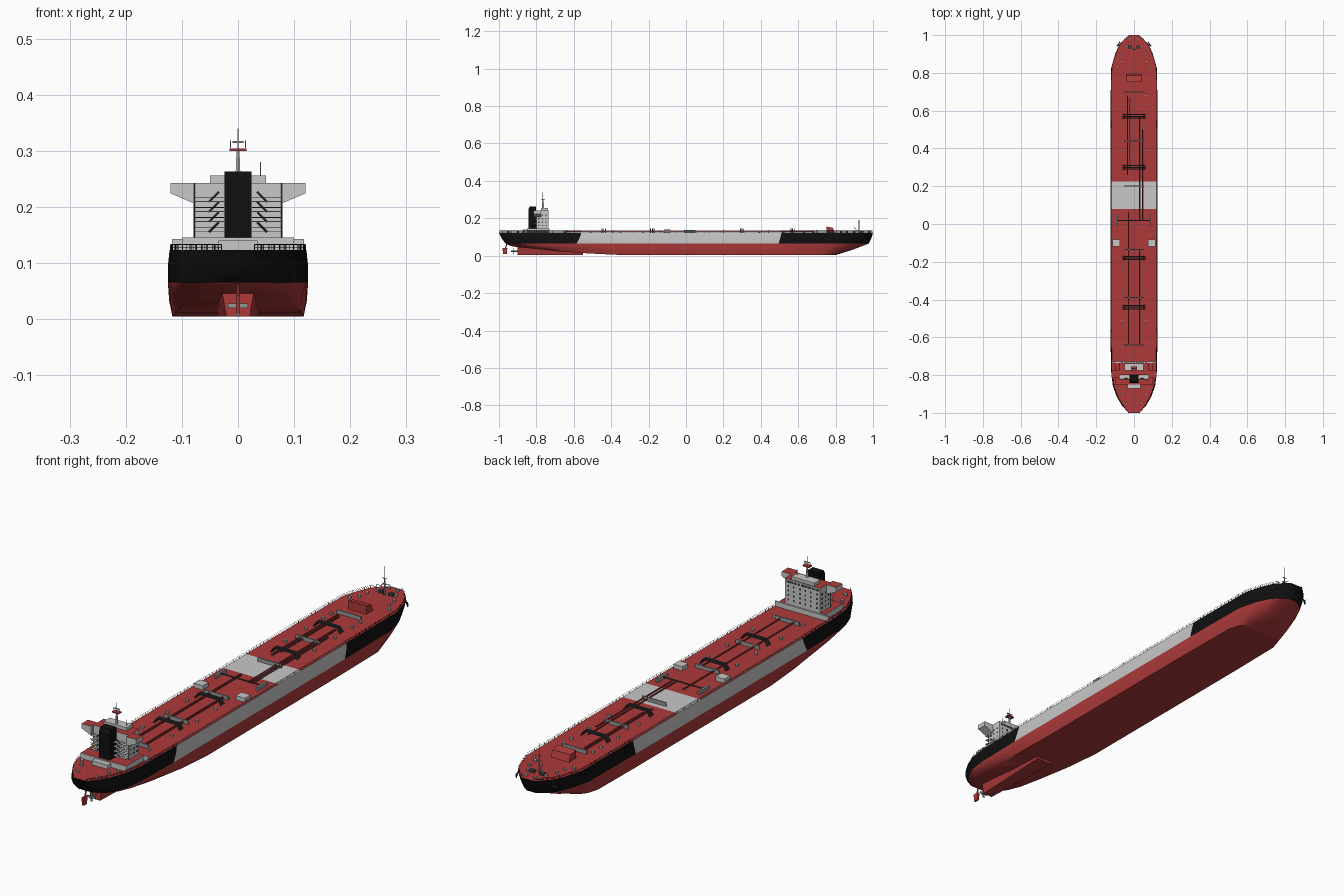
import bpy, bmesh, math
from mathutils import Vector, Matrix

if "Cube" in bpy.data.objects:
    bpy.data.objects.remove(bpy.data.objects["Cube"])

def material(name, r, g, b):
    m = bpy.data.materials.new(name)
    m.diffuse_color = (r, g, b, 1)
    m.use_nodes = True
    m.node_tree.nodes["Principled BSDF"].inputs["Base Color"].default_value = m.diffuse_color
    return m

RED = material("hull red", 0.42, 0.042, 0.042)
BLACK = material("black paint", 0.005, 0.005, 0.005)
WHITE = material("light grey paint", 0.58, 0.58, 0.58)
DARK = material("dark pipe grey", 0.05, 0.058, 0.053)
GREY = material("mid grey", 0.3, 0.32, 0.31)
DECK = 0.123

def finish(name, bm, *mats, smooth=False):
    bmesh.ops.recalc_face_normals(bm, faces=bm.faces)
    me = bpy.data.meshes.new(name)
    bm.to_mesh(me)
    bm.free()
    ob = bpy.data.objects.new(name, me)
    bpy.context.collection.objects.link(ob)
    for m in mats:
        me.materials.append(m)
    if smooth:
        bpy.context.view_layer.objects.active = ob
        ob.select_set(True)
        bpy.ops.object.shade_smooth_by_angle(angle=math.radians(35))
        ob.select_set(False)
    return ob

def add_box(bm, x0, x1, y0, y1, z0, z1):
    mat = Matrix.Translation(((x0+x1)/2, (y0+y1)/2, (z0+z1)/2)) @ Matrix.Diagonal((x1-x0, y1-y0, z1-z0, 1))
    return bmesh.ops.create_cube(bm, size=1, matrix=mat)["verts"]

def boxes(name, mat, items, red_top=False):
    bm = bmesh.new()
    for it in items:
        add_box(bm, *it)
    bm.normal_update()
    if red_top:
        for f in bm.faces:
            f.material_index = int(f.normal.z > 0.9)
    return finish(name, bm, mat, RED)

def add_bar(bm, a, b, r, n=6, r2=None):
    a, b = Vector(a), Vector(b)
    d = b - a
    mat = Matrix.Translation((a+b)/2) @ d.to_track_quat("Z", "Y").to_matrix().to_4x4()
    bmesh.ops.create_cone(bm, cap_ends=True, segments=n, radius1=r, radius2=r if r2 is None else r2, depth=d.length, matrix=mat)

def bars(name, mat, items, n=6):
    bm = bmesh.new()
    for it in items:
        add_bar(bm, it[0], it[1], it[2], n, *it[3:])
    return finish(name, bm, mat)

def prism(name, mats, outline, axis, lo, hi):
    """Extrude a 2D outline along x or y."""
    bm = bmesh.new()
    put = (lambda p, t: (t, p[0], p[1])) if axis == "x" else (lambda p, t: (p[0], t, p[1]))
    a = [bm.verts.new(put(p, lo)) for p in outline]
    b = [bm.verts.new(put(p, hi)) for p in outline]
    bm.faces.new(a)
    bm.faces.new(b)
    for i in range(len(a)):
        j = (i+1) % len(a)
        bm.faces.new((a[i], a[j], b[j], b[i]))
    bmesh.ops.recalc_face_normals(bm, faces=bm.faces)
    for f in bm.faces:
        f.material_index = int(f.normal.z > 0.9) if len(mats) > 1 else 0
    return finish(name, bm, *mats)

# Hull stations: deck y, half width; waterline y, half width; bottom y, half width, z
ST = [(-1, .03, -.965, .03, -.93, .02, .05), (-.97, .055, -.94, .07, -.90, .045, .046),
      (-.92, .085, -.90, .095, -.86, .07, .042), (-.86, .108, -.85, .113, -.80, .085, .036),
      (-.78, .118, -.78, .121, -.70, .098, .025), (-.56, .122, -.585, .125, -.52, .112, .012),
      (-.37, .122, -.37, .125, -.37, .117, .005), (.08, .122, .08, .125, .08, .117, .005),
      (.225, .122, .225, .125, .225, .117, .005), (.51, .122, .495, .125, .49, .117, .005),
      (.83, .12, .79, .122, .72, .114, .005), (.90, .10, .87, .102, .765, .10, .005),
      (.95, .078, .925, .076, .79, .08, .005), (.98, .05, .957, .047, .80, .055, .005),
      (1, .025, .977, .02, .805, .025, .005)]
bm = bmesh.new()
rings = []
for yd, hd, yw, hw, yb, hb, zb in ST:
    def mix(a, b, t): return a + (b-a)*t
    prof = [(hd, yd, DECK), (mix(hd, hw, .6)+.001, mix(yd, yw, .35), .096), (hw, yw, .065),
            (mix(hw, hb, .3), mix(yw, yb, .5), mix(.065, zb, .55)), (hb, yb, zb)]
    rings.append([[bm.verts.new((s*x, y, z)) for x, y, z in prof] for s in (1, -1)])
for i in range(len(rings)-1):
    a, b = rings[i], rings[i+1]
    for s in (0, 1):
        for j in range(4):
            f = bm.faces.new((a[s][j], b[s][j], b[s][j+1], a[s][j+1]))
            f.material_index = 0 if j > 1 else (2 if 5 <= i <= 8 else 1)
    bm.faces.new((a[0][4], b[0][4], b[1][4], a[1][4]))
    f = bm.faces.new((a[0][0], b[0][0], b[1][0], a[1][0]))
    f.material_index = 2 if i == 7 else 0
for r in (rings[0], rings[-1]):
    for j in range(4):
        f = bm.faces.new((r[0][j], r[0][j+1], r[1][j+1], r[1][j]))
        f.material_index = 1 if j < 2 else 0
finish("hull", bm, RED, BLACK, WHITE, smooth=True)

# Skeg, rudder and propeller
bm = bmesh.new()
for v in add_box(bm, -.035, .035, -.90, -.55, .005, .06):
    if v.co.z > .05:
        v.co.x *= 1.45
    if v.co.y < -.8:
        v.co.x *= .6
finish("skeg", bm, RED)
prism("rudder", [RED], [(-.982, .042), (-.955, .042), (-.958, .01), (-.978, .01)], "x", -.004, .004)
bars("rudder_stock", RED, [((0, -.965, .04), (0, -.955, .075), .003)])
bm = bmesh.new()
add_bar(bm, (0, -.89, .024), (0, -.935, .024), .005, 8, .003)
for k in range(4):
    vs = add_box(bm, -.004, .004, -.926, -.923, .004, .018)
    bmesh.ops.rotate(bm, verts=vs, cent=(0, 0, 0), matrix=Matrix.Rotation(k*math.pi/2, 3, "Y"))
    bmesh.ops.translate(bm, verts=vs, vec=(0, 0, .024))
finish("propeller", bm, GREY)

# Accommodation block
boxes("lower_house", WHITE, [(-.10, .10, -.85, -.735, DECK, .145)], True)
boxes("aft_house", WHITE, [(-.035, .035, -.872, -.85, DECK, .14)])
boxes("house_front_wall", WHITE, [(-.118, .118, -.735, -.729, DECK, .143)])
boxes("tower", WHITE, [(-.078, .078, -.80, -.735, .145, .243)], True)
boxes("wheelhouse", WHITE, [(-.05, .05, -.775, -.738, .243, .256)])
for s, side in ((1, "right"), (-1, "left")):
    prism("bridge_wing_" + side, [WHITE, RED],
          [(s*.078, .243), (s*.12, .243), (s*.12, .224), (s*.078, .206)], "y", -.815, -.775)
prism("funnel", [BLACK], [(-.842, .145), (-.842, .25), (-.835, .263), (-.802, .263), (-.80, .145)], "x", -.024, .024)

# Balconies and stairs behind the tower
flo, rail, steps = [], [], []
for s in (1, -1):
    for k in range(4):
        z = .155 + .018*k
        a, b = sorted((s*.025, s*.077))
        flo.append((a, b, -.822, -.80, z, z+.0015))
        rail.append(((a, -.822, z+.008), (b, -.822, z+.008), .0007))
        steps.append(((s*.052, -.818, z), (s*.034, -.818, z+.018), .002))
    rail.append(((s*.078, -.801, .145), (s*.078, -.801, .243), .0015))
boxes("balconies", WHITE, flo)
bars("balcony_rails", DARK, rail, 4)
bars("stairs", DARK, steps, 4)

# Windows as thin plates on front and sides
win = []
for k in range(4):
    z = .158 + .018*k
    for i in range(6):
        x = -.0625 + .025*i
        win.append((x-.003, x+.003, -.735, -.734, z, z+.007))
    for s in (1, -1):
        for y in (-.787, -.767, -.748):
            a, b = sorted((s*.078, s*.079))
            win.append((a, b, y-.003, y+.003, z, z+.007))
for i in range(9):
    win.append((-.070+.016*i, -.058+.016*i, -.735, -.734, .229, .237))
boxes("windows", DARK, win)

# Masts
bars("main_mast", WHITE, [((0, -.765, .256), (0, -.765, .302), .005, .003), ((0, -.765, .30), (0, -.765, .34), .001),
                          ((-.013, -.765, .305), (-.013, -.765, .318), .001), ((.013, -.765, .305), (.013, -.765, .318), .001),
                          ((.04, -.76, .25), (.04, -.76, .28), .001)])
boxes("mast_platform", RED, [(-.015, .015, -.775, -.755, .30, .304)])
boxes("radar", GREY, [(-.010, .010, -.767, -.763, .314, .317)])
bars("foremast", GREY, [((0, .925, DECK), (0, .925, .19), .004, .002), ((0, .925, .19), (0, .925, .238), .001),
                        ((0, .925, DECK), (0, .90, .15), .0015), ((-.01, .925, .19), (.01, .925, .19), .0015),
                        ((-.008, .925, .168), (.008, .925, .168), .003)])

# Foredeck hatch house
prism("hatch_house", [RED], [(.752, DECK), (.752, .156), (.785, .149), (.795, DECK)], "x", -.04, .04)

# Deck pipes, arched pipe bridges and walkways
pipes = [(-.035, .26, .68), (-.025, .30, .67), (.045, .02, .50), (-.03, -.64, .06), (.03, -.64, -.14), (.03, .02, .57)]
bars("deck_pipes", RED, [((x, a, .131), (x, b, .131), .0028) for x, a, b in pipes])
bars("pipe_run_lines", DARK, [((x+.006, a, .129), (x+.006, b, .129), .0012) for x, a, b in pipes])
arch = []
for y0 in (.57, .30, -.18, -.44):
    for dy in (-.009, 0, .009):
        y = y0 + dy
        pts = [(-.058, y, DECK), (-.045, y, .143), (.045, y, .143), (.058, y, DECK)]
        arch += [(pts[i], pts[i+1], .0028) for i in range(3)]
bars("pipe_bridges", DARK, arch)
boxes("cross_walkways", GREY, [(-.053, .053, y-.0025, y+.0025, DECK, .138) for y in (.70, .44, .20, -.135, -.39, -.64)])

# Midship gear
boxes("deck_lockers", WHITE, [(s*.093-.02, s*.093+.02, -.118, -.082, DECK, .14) for s in (1, -1)])
boxes("manifold_trays", GREY, [(s*.092-.004, s*.092+.004, -.012, .052, DECK, .137) for s in (1, -1)])
bars("manifold_pipe", DARK, [((-.09, .018, .134), (.09, .018, .134), .003)])

# Vents and bollards
vents = [(s*.064, y) for s in (1, -1) for y in (.68, .63, .52, .39, -.23, -.35, -.51, -.65)]
vents += [(s*x, y) for s in (1, -1) for x, y in ((.065, .86), (.088, .83), (.04, .94), (.02, .98), (.06, .90), (.06, -.9), (.04, -.95), (.08, -.87))]
bars("deck_vents", WHITE, [((x, y, DECK), (x, y, .132), .006) for x, y in vents], 8)
boxes("winches", DARK, [(s*.022-.01, s*.022+.01, .93, .945, DECK, .133) for s in (1, -1)])

# Anchors at the bow
anch = []
for s in (1, -1):
    anch += [((s*.078, .945, .115), (s*.084, .952, .092), .003), ((s*.073, .965, .097), (s*.091, .940, .097), .003)]
bars("anchors", DARK, anch)

# Deck edge railings following the hull outline
def rails(name, mat, stations):
    items = []
    for s in (1, -1):
        for p, q in zip(stations, stations[1:]):
            a, b = Vector((s*p[1]*.985, p[0]*.997, DECK)), Vector((s*q[1]*.985, q[0]*.997, DECK))
            n = max(1, round((b-a).length/.022))
            for h in (.005, .010):
                items.append((a+Vector((0, 0, h)), b+Vector((0, 0, h)), .0005))
            for i in range(n):
                c = a.lerp(b, i/n)
                items.append((c, c+Vector((0, 0, .010)), .0006))
    bars(name, mat, items, 4)

rails("stern_rails", BLACK, ST[:6])
rails("midship_rails", WHITE, ST[5:10])
rails("bow_rails", BLACK, ST[9:])
